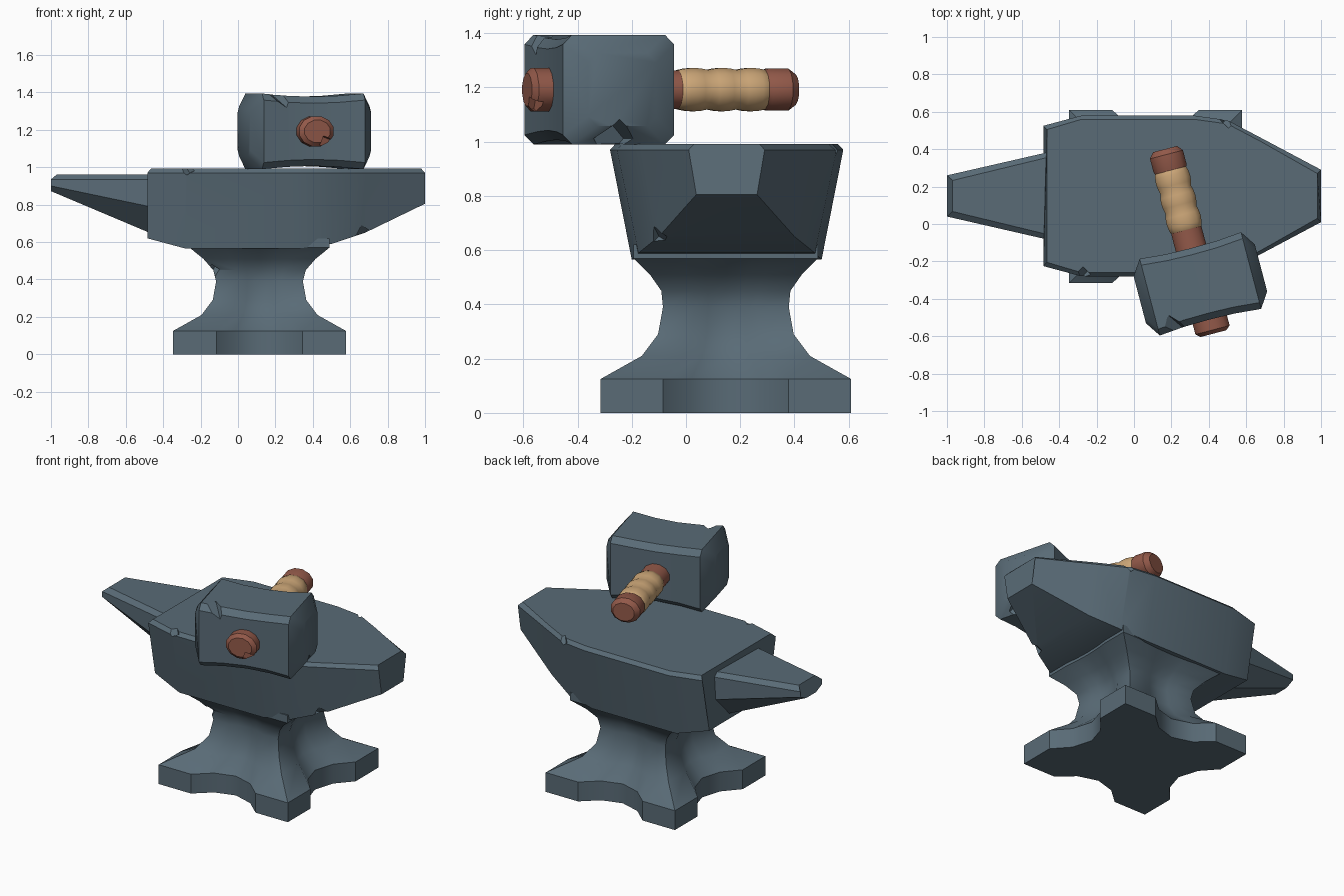
import bpy, bmesh, math
from mathutils import Matrix, Vector, Euler

if "Cube" in bpy.data.objects:
    bpy.data.objects.remove(bpy.data.objects["Cube"])


def material(name, rgb):
    m = bpy.data.materials.new(name)
    m.use_nodes = True
    m.diffuse_color = (*rgb, 1)
    bsdf = next(n for n in m.node_tree.nodes if n.type == "BSDF_PRINCIPLED")
    bsdf.inputs["Base Color"].default_value = (*rgb, 1)
    return m


STEEL = material("blue grey steel", (0.10, 0.147, 0.182))
WOOD = material("red brown wood", (0.29, 0.10, 0.067))
LEATHER = material("tan leather", (0.60, 0.38, 0.185))


def loft(name, rings, mat, matrix=Matrix()):
    """Skin a closed surface over rings of equal point count."""
    bm = bmesh.new()
    loops = [[bm.verts.new(p) for p in ring] for ring in rings]
    n = len(loops[0])
    for a, b in zip(loops, loops[1:]):
        for i in range(n):
            j = (i + 1) % n
            bm.faces.new((a[i], a[j], b[j], b[i]))
    bm.faces.new(loops[0])
    bm.faces.new(loops[-1])
    bmesh.ops.recalc_face_normals(bm, faces=bm.faces)
    mesh = bpy.data.meshes.new(name)
    bm.to_mesh(mesh)
    bm.free()
    mesh.materials.append(mat)
    obj = bpy.data.objects.new(name, mesh)
    obj.matrix_world = matrix
    bpy.context.collection.objects.link(obj)
    return obj


def chip(obj, location, size, turn):
    """Knock a wedge shaped chip out of an edge."""
    bpy.ops.mesh.primitive_cube_add(size=1)
    cutter = bpy.context.object
    cutter.hide_render = True
    cutter.matrix_world = obj.matrix_world @ Matrix.LocRotScale(
        Vector(location), Euler([math.radians(a) for a in turn]), Vector(size))
    bpy.context.view_layer.objects.active = obj
    mod = obj.modifiers.new("chip", "BOOLEAN")
    mod.operation = "DIFFERENCE"
    mod.solver = "EXACT"
    mod.object = cutter
    bpy.ops.object.modifier_apply(modifier=mod.name)
    bpy.data.objects.remove(cutter)


def smooth(obj, angle):
    bpy.ops.object.select_all(action="DESELECT")
    obj.select_set(True)
    bpy.context.view_layer.objects.active = obj
    bpy.ops.object.shade_smooth_by_angle(angle=math.radians(angle))


# Four footed pedestal: a square with scooped sides, lofted upward
def scooped_square(half, scoop, z, stretch=1):
    side = [(-1, 0), (-0.5, 0), (-0.28, 0.7), (0, 1), (0.28, 0.7), (0.5, 0)]
    points = []
    for k in range(4):
        turn = Matrix.Rotation(k * math.pi / 2, 3, "Z")
        for s, d in side:
            p = turn @ Vector((s * half, -half + d * scoop * half, 0))
            points.append((p.x * stretch, p.y, z))
    return points


pedestal = loft("pedestal", [scooped_square(*r) for r in (
    (0.462, 0.28, 0), (0.462, 0.28, 0.125), (0.31, 0.2, 0.21), (0.25, 0.16, 0.29),
    (0.232, 0.13, 0.39), (0.238, 0.1, 0.45, 1.04), (0.28, 0.07, 0.51, 1.07),
    (0.34, 0.03, 0.57, 1.1), (0.34, 0.03, 0.62, 1.1))],
    STEEL, Matrix.Translation((0.115, 0.147, 0)))
chip(pedestal, (-0.25, -0.24, 0.455), (0.05, 0.05, 0.04), (30, 20, 45))
smooth(pedestal, 35)


# Anvil body: sections along x (x, top half width, base half width, base z, end bevel)
def body_section(x, top, base, low, shift=0):
    half = [(x, base, low), (x, top, 0.97), (x + shift, top - 0.02, 0.992)]
    return half + [(px, -py, pz) for px, py, pz in reversed(half)]


body = loft("anvil_body", [body_section(*s) for s in (
    (-0.485, 0.375, 0.305, 0.62, 0.02), (-0.28, 0.43, 0.35, 0.565),
    (0.32, 0.43, 0.35, 0.565), (0.5, 0.405, 0.325, 0.59),
    (0.68, 0.31, 0.25, 0.65), (1, 0.14, 0.112, 0.805, -0.02))],
    STEEL, Matrix.Translation((0, 0.15, 0)))
chip(body, (-0.27, -0.425, 1.0), (0.06, 0.06, 0.06), (45, 0, 45))
chip(body, (0.5, 0.41, 0.99), (0.06, 0.05, 0.06), (45, 0, 45))
chip(body, (0.67, -0.26, 0.64), (0.06, 0.06, 0.06), (45, 20, 45))
smooth(body, 25)


# Horn: tapering block with chamfered underside
def horn_section(x, wide, low, mid, shift=0):
    half = [(x, wide * 0.45, low), (x, wide, mid), (x, wide, 0.935),
            (x + shift, wide - 0.027, 0.96)]
    return half + [(px, -py, pz) for px, py, pz in reversed(half)]


horn = loft("horn", [horn_section(-1, 0.11, 0.872, 0.9, 0.03),
                     horn_section(-0.45, 0.236, 0.64, 0.785)],
            STEEL, Matrix.Translation((0, 0.15, 0)))

# Hammer frame: local x along the head, local y along the handle
HAMMER = Matrix.Translation((0.355, -0.32, 1.192)) @ Matrix.Rotation(math.radians(14.7), 4, "Z")


def head_section(x, wide, high, cut=0.035):
    quarter = [(wide, high - cut), (wide - cut, high)]
    half = quarter + [(-a, b) for a, b in reversed(quarter)]
    return [(x, a, b) for a, b in half + [(-a, -b) for a, b in half]]


head = loft("hammer_head", [head_section(*s) for s in (
    (-0.335, 0.13, 0.135), (-0.28, 0.212, 0.202), (-0.14, 0.2, 0.19), (0, 0.197, 0.185),
    (0.14, 0.2, 0.19), (0.28, 0.212, 0.202), (0.335, 0.13, 0.135))], STEEL, HAMMER)
chip(head, (-0.19, -0.215, 0.2), (0.11, 0.14, 0.08), (35, 15, 45))
chip(head, (0.31, -0.02, -0.18), (0.1, 0.1, 0.1), (45, 0, 20))
smooth(head, 30)


# Handle parts: oval turned profiles of (position along handle, radius)
def turned(name, profile, mat, sides=12):
    rings = []
    for y, r in profile:
        angles = [2 * math.pi * (i + 0.5) / sides for i in range(sides)]
        rings.append([(1.18 * r * math.cos(a), y, r * math.sin(a)) for a in angles])
    return loft(name, rings, mat, HAMMER)


handle = turned("handle", [(-0.275, 0.062), (-0.255, 0.083), (-0.18, 0.083), (0.1, 0.074),
                           (0.3, 0.073), (0.62, 0.073), (0.64, 0.08), (0.715, 0.08),
                           (0.745, 0.058)], WOOD)
chip(handle, (0.06, -0.28, -0.06), (0.07, 0.08, 0.05), (0, 20, 15))
smooth(handle, 35)

# Leather wrap: three soft bulges
wrap_profile = [(0.295, 0.07)]
for i in range(13):
    t = i / 12
    wrap_profile.append((0.3 + 0.33 * t, 0.075 + 0.008 * abs(math.sin(3 * math.pi * t))))
wrap_profile.append((0.635, 0.07))
smooth(turned("leather_wrap", wrap_profile, LEATHER), 35)
